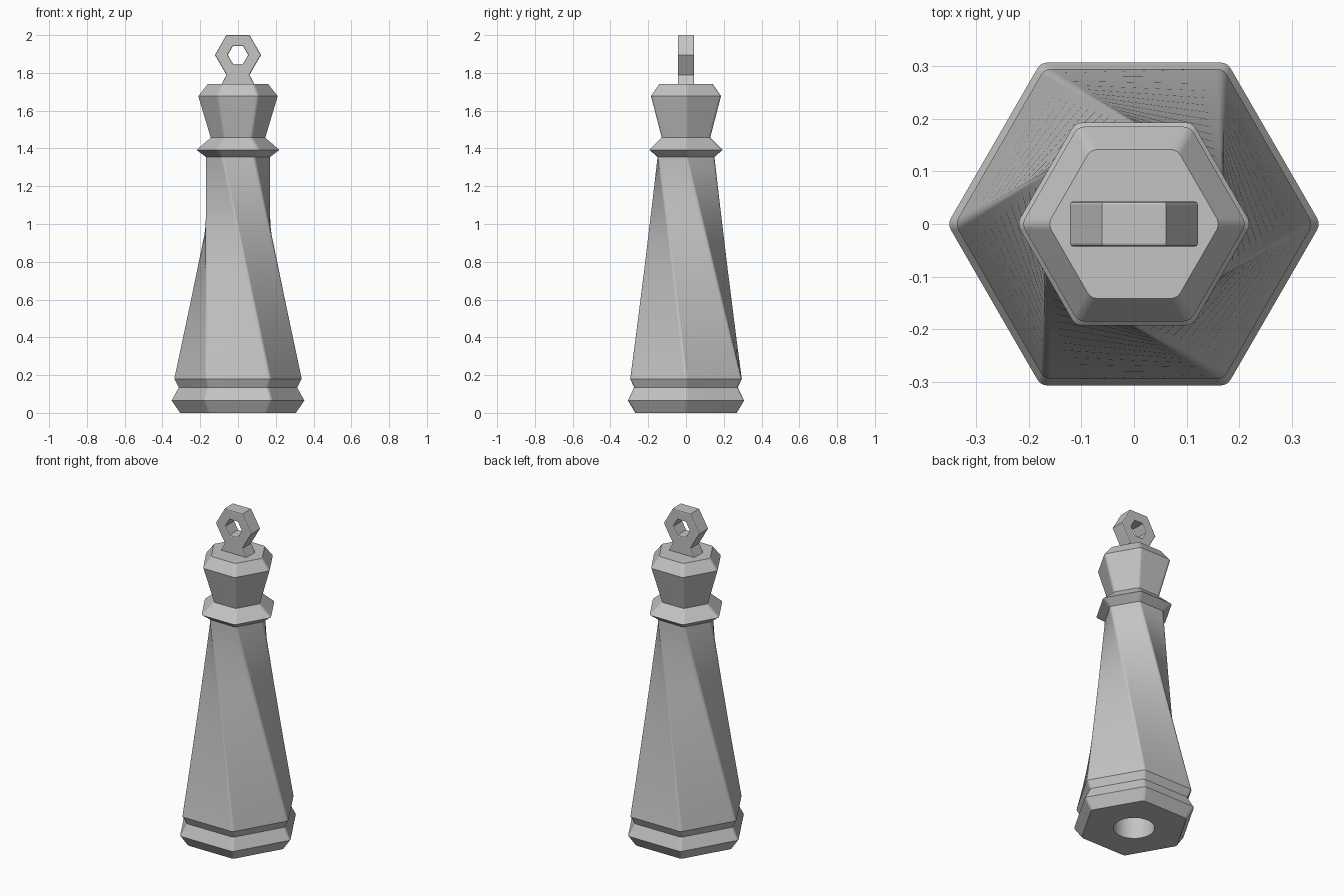
import bpy
import bmesh
from math import radians, cos, sin
from mathutils import Vector

cube = bpy.data.objects.get("Cube")
if cube:
    bpy.data.objects.remove(cube, do_unlink=True)

SIDES, ARC = 6, 4            # hexagon, points on each rounded corner
COUNT = SIDES * ARC

grey = bpy.data.materials.new("grey")
grey.use_nodes = True
colour = (0.55, 0.55, 0.55, 1)
grey.diffuse_color = colour
grey.node_tree.nodes["Principled BSDF"].inputs["Base Color"].default_value = colour


def hexagon(radius, z, fillet=0.022):
    """Hexagon ring with slightly rounded corners, one corner on +x."""
    ring = []
    for side in range(SIDES):
        a = radians(60 * side)
        centre = Vector((cos(a), sin(a), 0)) * (radius - fillet / cos(radians(30)))
        for k in range(ARC):
            b = a + radians(-30 + 60 * k / (ARC - 1))
            ring.append(centre + Vector((fillet * cos(b), fillet * sin(b), z)))
    return ring


def circle(radius, z):
    angles = [radians(360 * (i - 1.5) / COUNT) for i in range(COUNT)]
    return [Vector((radius * cos(a), radius * sin(a), z)) for a in angles]


def finish(name, bm):
    mesh = bpy.data.meshes.new(name)
    bm.to_mesh(mesh)
    bm.free()
    mesh.materials.append(grey)
    obj = bpy.data.objects.new(name, mesh)
    bpy.context.collection.objects.link(obj)
    return obj


def loft(name, rings, cap_start=False, cap_end=False):
    """Skin a stack of rings, with soft corners and crisp rims."""
    bm = bmesh.new()
    loops = [[bm.verts.new(p) for p in ring] for ring in rings]
    for low, high in zip(loops, loops[1:]):
        for i in range(COUNT):
            j = (i + 1) % COUNT
            bm.faces.new((low[i], low[j], high[j], high[i]))
    if cap_start:
        bm.faces.new(loops[0][::-1])
    if cap_end:
        bm.faces.new(loops[-1])
    obj = finish(name, bm)
    bpy.ops.object.select_all(action='DESELECT')
    obj.select_set(True)
    bpy.context.view_layer.objects.active = obj
    bpy.ops.object.shade_smooth_by_angle(angle=radians(28))
    weighted = obj.modifiers.new("soft_corners", 'WEIGHTED_NORMAL')
    weighted.keep_sharp = True
    return obj


# Stepped base with a round socket underneath
base_profile = [(0.31, 0), (0.355, 0.065), (0.317, 0.135), (0.341, 0.18)]
base_rings = [hexagon(r, z) for r, z in base_profile]
loft("base", [circle(0.115, 0.35), circle(0.115, 0)] + base_rings, cap_start=True)

# Body: straight edges run from each base corner to the next corner at the top
bottom, top = hexagon(0.341, 0.18), hexagon(0.174, 1.355)
STEPS = 20
body_rings = []
for s in range(STEPS + 1):
    t = s / STEPS
    body_rings.append([bottom[(i + ARC) % COUNT].lerp(top[i], t) for i in range(COUNT)])
loft("twisted_body", body_rings)

# Collar and flared head
collar_profile = [(0.174, 1.355), (0.223, 1.392), (0.148, 1.457)]
loft("collar", [hexagon(r, z) for r, z in collar_profile])
head_profile = [(0.148, 1.457), (0.214, 1.677), (0.164, 1.74)]
loft("head", [hexagon(r, z) for r, z in head_profile], cap_end=True)

# Finial: pierced hexagon on a short flared foot
HALF, MID = 0.043, 1.895
bm = bmesh.new()


def corners(radius):
    return [bm.verts.new((radius * cos(radians(60 * k)), -HALF,
                          MID + radius * sin(radians(60 * k)))) for k in range(SIDES)]


outer, inner = corners(0.122), corners(0.054)
for i in range(SIDES):
    j = (i + 1) % SIDES
    bm.faces.new((outer[i], outer[j], inner[j], inner[i]))
foot = [bm.verts.new((x, -HALF, 1.735)) for x in (-0.09, 0.09)]
bm.faces.new((outer[4], foot[0], foot[1], outer[5]))
bm.normal_update()
extruded = bmesh.ops.extrude_face_region(bm, geom=bm.faces[:], use_keep_orig=True)
moved = [g for g in extruded["geom"] if isinstance(g, bmesh.types.BMVert)]
bmesh.ops.translate(bm, verts=moved, vec=(0, 2 * HALF, 0))
bmesh.ops.recalc_face_normals(bm, faces=bm.faces[:])
finial = finish("finial", bm)
bevel = finial.modifiers.new("eased_rims", 'BEVEL')
bevel.width = 0.006
bevel.segments = 2
bevel.limit_method = 'ANGLE'
bevel.angle_limit = radians(75)
